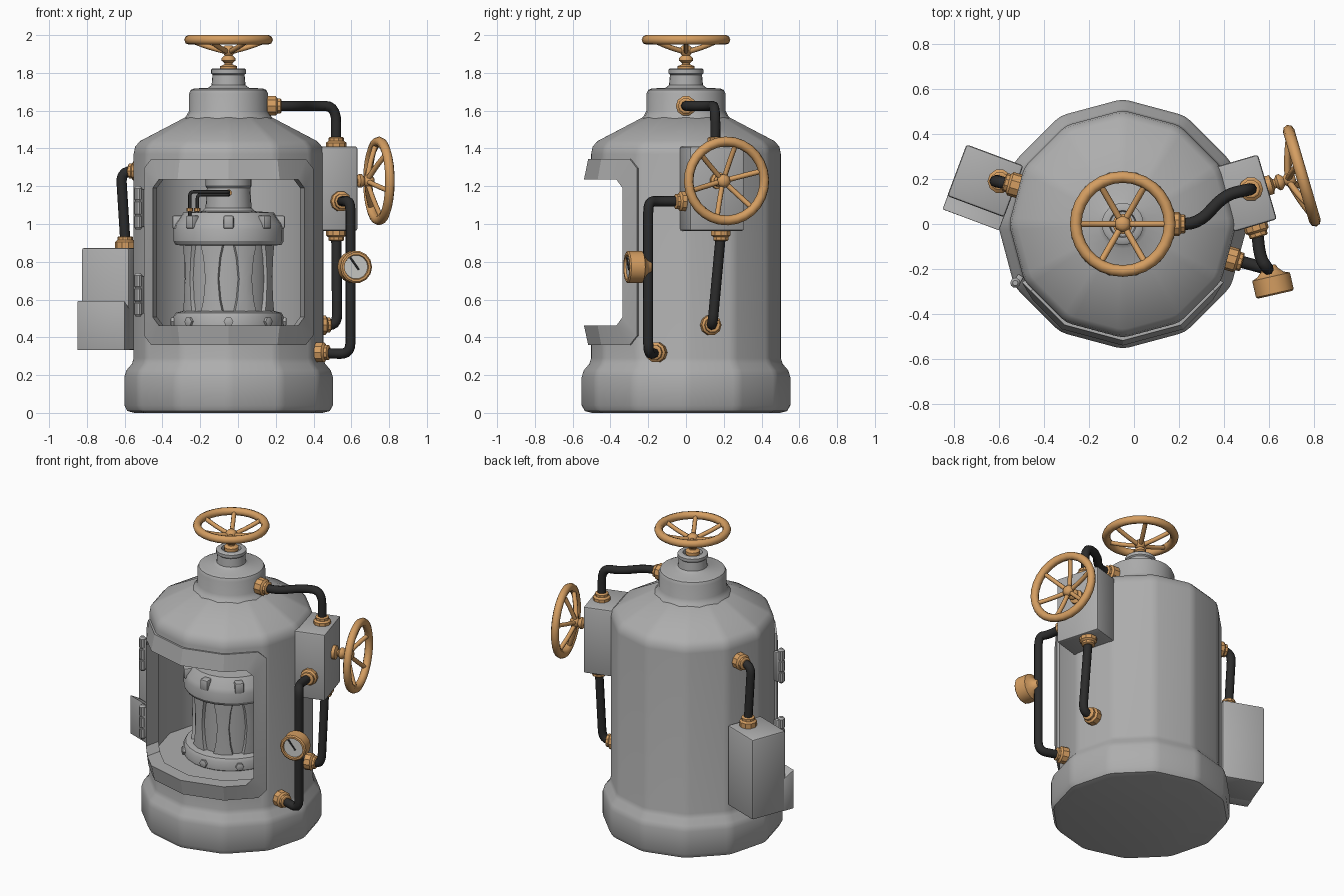
import bpy, bmesh, math
from mathutils import Vector, Matrix

if "Cube" in bpy.data.objects:
    bpy.data.objects.remove(bpy.data.objects["Cube"])

def material(name, rgb):
    m = bpy.data.materials.new(name)
    m.diffuse_color = (*rgb, 1)
    m.use_nodes = True
    m.node_tree.nodes["Principled BSDF"].inputs["Base Color"].default_value = m.diffuse_color
    return m

GREY = material("grey_metal", (0.42, 0.42, 0.42))
COPPER = material("copper", (0.66, 0.34, 0.12))
BLACK = material("black_rubber", (0.025, 0.025, 0.025))
DIAL = material("dial_white", (0.62, 0.62, 0.60))
CX = -0.05  # axis of the tank

def finish(bm, name, mat, mtx=Matrix(), angle=32):
    bmesh.ops.recalc_face_normals(bm, faces=bm.faces[:])
    bm.transform(mtx)
    me = bpy.data.meshes.new(name)
    bm.to_mesh(me)
    bm.free()
    me.materials.append(mat)
    ob = bpy.data.objects.new(name, me)
    bpy.context.collection.objects.link(ob)
    smooth(ob, angle)
    return ob

def smooth(ob, angle):
    bpy.ops.object.select_all(action='DESELECT')
    ob.select_set(True)
    bpy.context.view_layer.objects.active = ob
    bpy.ops.object.shade_smooth_by_angle(angle=math.radians(angle))

def frame_at(loc, axis=(0, 0, 1), spin=0):
    return (Matrix.Translation(loc) @ Vector(axis).to_track_quat('Z', 'Y').to_matrix().to_4x4()
            @ Matrix.Rotation(math.radians(spin), 4, 'Z'))

def facet(R, deg):
    """Radius of a 12-sided outline at an angle."""
    return R * math.cos(math.radians(15)) / math.cos(math.radians(deg % 30 - 15))

def bridge(bm, rings):
    for a, b in zip(rings, rings[1:]):
        n = len(a)
        for i in range(n):
            bm.faces.new((a[i], a[(i + 1) % n], b[(i + 1) % n], b[i]))

def lathe(name, prof, segs, mat, mtx=Matrix(), closed=False, soft=False, angle=32):
    bm = bmesh.new()
    if soft:  # 12 flat sides with softened corners
        dirs = [(30 * k + d, facet(1, d) * (0.993 if d == 0 else 1)) for k in range(12) for d in (-3, 0, 3)]
    else:
        dirs = [(360 * k / segs, 1) for k in range(segs)]
    rings = [[bm.verts.new((r * f * math.cos(math.radians(a)), r * f * math.sin(math.radians(a)), z))
              for a, f in dirs] for r, z in prof]
    bridge(bm, rings + ([rings[0]] if closed else []))
    if not closed:
        bm.faces.new(rings[0])
        bm.faces.new(rings[-1])
    return finish(bm, name, mat, mtx, angle)

def box(name, size, mtx, mat, bevel=0.012, edit=None):
    bm = bmesh.new()
    bmesh.ops.create_cube(bm, size=1, matrix=Matrix.Diagonal((*size, 1)))
    if edit:
        edit(bm)
    if bevel:
        bmesh.ops.bevel(bm, geom=bm.edges[:], offset=bevel, segments=2, profile=0.5, affect='EDGES')
    return finish(bm, name, mat, mtx, 35)

def tube(name, pts, r, mat=BLACK, bend=0.07):
    pts = [Vector(p) for p in pts]
    path = [pts[0]]
    for a, b, c in zip(pts, pts[1:], pts[2:]):
        p = b + (a - b).normalized() * min(bend, (a - b).length * 0.49)
        q = b + (c - b).normalized() * min(bend, (c - b).length * 0.49)
        path += [p * (1 - t) ** 2 + b * 2 * t * (1 - t) + q * t * t for t in (0, .2, .4, .6, .8, 1)]
    path.append(pts[-1])
    cu = bpy.data.curves.new(name, 'CURVE')
    cu.dimensions = '3D'
    cu.bevel_depth, cu.bevel_resolution, cu.use_fill_caps = r, 2, True
    sp = cu.splines.new('POLY')
    sp.points.add(len(path) - 1)
    for s, p in zip(sp.points, path):
        s.co = (*p, 1)
    cu.materials.append(mat)
    ob = bpy.data.objects.new(name, cu)
    bpy.context.collection.objects.link(ob)
    bpy.ops.object.select_all(action='DESELECT')
    ob.select_set(True)
    bpy.context.view_layer.objects.active = ob
    bpy.ops.object.convert(target='MESH')
    smooth(bpy.context.object, 50)

def fitting(name, loc, axis):
    lathe(name, [(.04, -.03), (.054, -.02), (.054, .025), (.042, .035), (.042, .05), (.034, .055)],
          10, COPPER, frame_at(loc, axis))

def wheel(name, loc, axis, spin):
    m = frame_at(loc, axis, spin)
    ring = [(.209 + .026 * math.cos(t * math.pi / 4), .152 + .026 * math.sin(t * math.pi / 4)) for t in range(8)]
    lathe(name + "_rim", ring, 28, COPPER, m, closed=True, angle=60)
    lathe(name + "_hub", [(.045, -.01), (.045, .012), (.022, .022), (.022, .03), (.037, .042), (.037, .055),
                          (.02, .07), (.034, .085), (.036, .105), (.02, .122)], 12, COPPER, m, angle=50)
    for k in range(6):
        c, s = math.cos(k * math.pi / 3), math.sin(k * math.pi / 3)
        tube(f"{name}_spoke_{k}", [m @ Vector((r * c, r * s, z)) for r, z in ((.015, .09), (.11, .115), (.2, .15))],
             .014, COPPER)

# Tank body
axis = Matrix.Translation((CX, 0, 0))
body = lathe("tank_body", [(.50, 0), (.54, .01), (.556, .04), (.556, .19), (.545, .225), (.515, .26), (.506, .29),
                           (.506, 1.37), (.498, 1.41), (.47, 1.44), (.23, 1.565), (.15, 1.57)], 12, GREY, axis, soft=True)
# Cavity and window cutters
cavity = lathe("cavity_cutter", [(.46, .45), (.46, 1.25)], 12, GREY, axis)
bm = bmesh.new()
octo = [(.405, .48), (.405, 1.215), (.375, 1.245), (-.375, 1.245), (-.405, 1.215), (-.405, .48), (-.375, .455), (.375, .455)]
bridge(bm, rings := [[bm.verts.new((x, y, z)) for x, z in octo] for y in (-.8, -.1)])
for r in rings:
    bm.faces.new(r)
window = finish(bm, "window_cutter", GREY, axis)
for cutter in (cavity, window):
    cutter.hide_render = True
    mod = body.modifiers.new("cut", 'BOOLEAN')
    mod.operation, mod.solver, mod.object = 'DIFFERENCE', 'EXACT', cutter
    bpy.context.view_layer.objects.active = body
    bpy.ops.object.modifier_apply(modifier=mod.name)
for cutter in (cavity, window):
    bpy.data.objects.remove(cutter)
smooth(body, 32)

# Collar and neck
lathe("collar", [(.25, 1.54), (.222, 1.575), (.209, 1.6), (.209, 1.69), (.20, 1.71), (.18, 1.718), (.11, 1.72),
                 (.09, 1.735), (.085, 1.79), (.093, 1.797), (.093, 1.817), (.085, 1.823), (.06, 1.823), (.055, 1.80)],
      24, GREY, axis, angle=40)

# Window frame wrapped around the tank
def frame_loop(bm, h, zlo, zhi, c, R, ch):
    top = [-h + ch, -30, 0, 30, h - ch]
    pts = ([(-h, zlo + c), (-h, zhi - c)] + [(a, zhi) for a in top]
           + [(h, zhi - c), (h, zlo + c)] + [(a, zlo) for a in reversed(top)])
    out = []
    for a, z in pts:
        r, t = facet(R, a), math.radians(a - 90)
        out.append(bm.verts.new((r * math.cos(t), r * math.sin(t), z)))
    return out
bm = bmesh.new()
bridge(bm, [frame_loop(bm, 60, .36, 1.344, .05, .49, 6), frame_loop(bm, 60, .36, 1.344, .05, .518, 6),
            frame_loop(bm, 50, .462, 1.236, .045, .54, 5), frame_loop(bm, 58, .462, 1.236, .045, .45, 6)])
finish(bm, "window_frame", GREY, axis, 20)

# Hinges
for k, z in enumerate((.51, .97)):
    lathe(f"hinge_{k}", [(.012, 0), (.022, .012), (.022, .07), (.018, .074), (.018, .08), (.022, .084), (.022, .146),
                         (.018, .15), (.018, .156), (.022, .16), (.022, .218), (.012, .23)], 10, GREY,
          Matrix.Translation((-.528, -.262, z)))
    box(f"hinge_plate_{k}", (.03, .05, .2), frame_at((-.515, -.25, z + .115), spin=-30), GREY, .006)

# Inner burner: base, core, cap, neck
lathe("burner_base", [(.28, .445), (.292, .455), (.292, .51), (.28, .53), (.24, .54)], 24, GREY, axis)
lathe("burner_core", [(.225, .52), (.225, .90)], 16, GREY, axis)
lathe("burner_cap", [(.24, .885), (.28, .89), (.292, .91), (.292, .97), (.282, 1.0), (.24, 1.06), (.14, 1.068),
                     (.122, 1.085), (.115, 1.19), (.122, 1.2), (.122, 1.252)], 24, GREY, axis, angle=28)
for k in range(8):
    t = math.radians(45 * k - 90)
    d = Vector((math.cos(t), math.sin(t), 0))
    c = Vector((CX, 0, 0))
    lathe(f"burner_bolt_{k}", [(.026, -.01), (.026, .012), (.014, .016)], 6, GREY,
          frame_at(c + d * .292 + Vector((0, 0, .483)), d))
    box(f"burner_clip_{k}", (.06, .055, .07), frame_at(c + d * .268 + Vector((0, 0, 1.01)), spin=45 * k - 90), GREY, .01)
    # pinched rib
    bm = bmesh.new()
    rows = [(.062, .53), (.046, .60), (.036, .71), (.046, .82), (.062, .89)]
    rr = [[bm.verts.new((x, y, z)) for x, y in ((.20, -w), (.236, -w), (.247, 0), (.236, w), (.20, w))] for w, z in rows]
    bridge(bm, rr)
    finish(bm, f"burner_rib_{k}", GREY, frame_at(c, spin=45 * k - 67.5), 32)

# Thin pipes on the burner
for k, (x, z) in enumerate(((-.255, 1.17), (-.215, 1.155))):
    tube(f"burner_pipe_{k}", [(CX, -.10, z), (CX, -.16, z), (x, -.16, z), (x, -.16, 1.03)], .009, BLACK, .02)
    lathe(f"burner_pipe_nut_{k}", [(.017, 0), (.017, .02)], 8, COPPER, Matrix.Translation((x, -.16, 1.065)))
lathe("burner_pipe_end", [(.018, 0), (.018, .03)], 10, COPPER, frame_at((CX, -.11, 1.165), (0, -1, 0)))

# Left cabinet with a protruding lower front
spin = -20.5
u, v = Vector((.937, -.35, 0)), Vector((.35, .937, 0))
mid = Vector((-.661, .192, 0))
box("left_cabinet", (.27, .245, .54), frame_at(mid + Vector((0, 0, .603)), spin=spin), GREY)

def lid_shape(bm):
    for p in bm.verts:
        if p.co.y < 0 and p.co.z > 0:
            p.co.z -= .045
    bm.faces.ensure_lookup_table()
    front = min(bm.faces, key=lambda f: f.calc_center_median().y)
    bmesh.ops.inset_region(bm, faces=[front], thickness=.045)
    bmesh.ops.inset_region(bm, faces=[front], thickness=.015, depth=-.02)
box("cabinet_lid", (.268, .08, .26), frame_at(mid - v * .145 + Vector((0, 0, .463)), spin=spin), GREY, .004, lid_shape)

# Right valve box and wheels
u2 = Vector((.96, .28, 0))
box("right_valve_box", (.2, .30, .447), frame_at((.497, .137, 1.187), spin=16.3), GREY)
wheel("top_wheel", (CX, 0, 1.823), (0, 0, 1), 0)
wheel("side_wheel", (.6, .172, 1.228), u2, 15)

# Hoses with fittings at both ends
tube("upper_hose", [(.16, 0, 1.625), (.29, 0, 1.625), (.40, .13, 1.625), (.52, .155, 1.625), (.52, .155, 1.42)], .027, bend=.09)
fitting("upper_hose_fitting_a", (.175, 0, 1.625), (1, 0, 0))
fitting("upper_hose_fitting_b", (.52, .155, 1.405), (0, 0, 1))
tube("lower_hose", [(.52, .185, .95), (.525, .14, .465), (.44, .13, .465)], .027, bend=.06)
fitting("lower_hose_fitting_a", (.52, .185, .965), (0, 0, -1))
fitting("lower_hose_fitting_b", (.435, .13, .465), (1, .25, 0))
tube("front_hose", [(.545, -.01, 1.12), (.56, -.15, 1.12), (.595, -.2, 1.12), (.595, -.2, .31), (.43, -.155, .318)], .027, bend=.06)
fitting("front_hose_fitting_a", (.54, -.005, 1.12), (.28, -.96, 0))
fitting("front_hose_fitting_b", (.43, -.155, .32), (.96, -.28, 0))
tube("left_hose", [(-.595, .19, .88), (-.62, .19, 1.28), (-.50, .17, 1.28)], .027, bend=.06)
fitting("left_hose_fitting_a", (-.597, .19, .88), (0, 0, 1))
fitting("left_hose_fitting_b", (-.525, .172, 1.28), (-.96, .28, 0))

# Pressure gauge
g = frame_at((.605, -.215, .772), (.22, -.97, 0))
lathe("gauge_case", [(.03, -.03), (.04, -.01), (.06, .01), (.086, .02), (.086, .095), (.078, .102), (.066, .102),
                     (.062, .085)], 14, COPPER, g)
lathe("gauge_dial", [(.066, .08), (.066, .09)], 20, DIAL, g)
face = Vector((.605, -.215, .772)) + Vector((.22, -.97, 0)).normalized() * .093
side = Vector((.97, .22, 0))
tube("gauge_needle", [face + side * -.032 + Vector((0, 0, .05)), face + side * .014 + Vector((0, 0, -.014))], .005)
